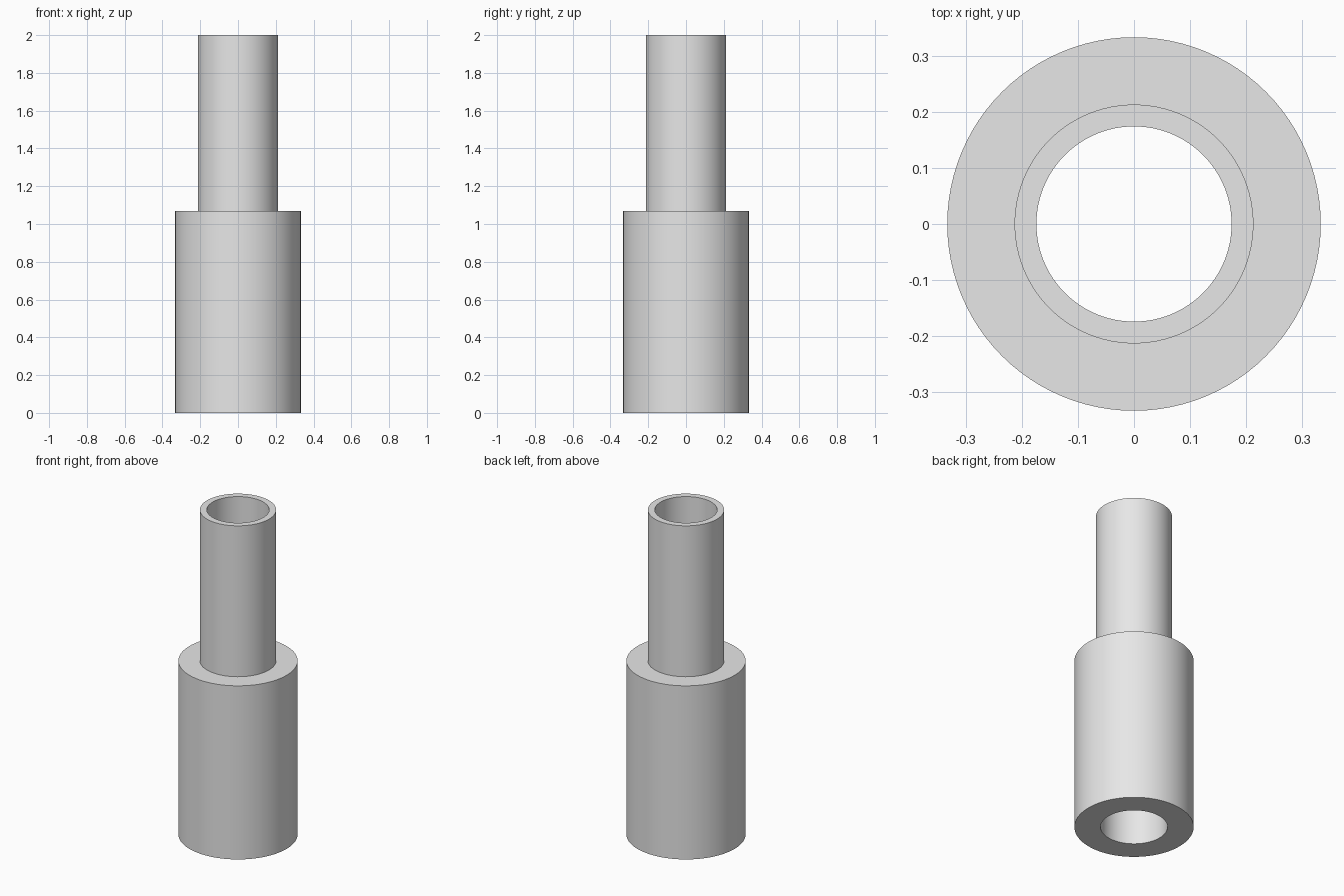
import bpy
import math

cube = bpy.data.objects.get("Cube")
if cube:
    bpy.data.objects.remove(cube, do_unlink=True)

SEGMENTS = 96
SHOULDER = 1.07

grey = bpy.data.materials.new("light_grey")
grey.use_nodes = True
colour = (0.8, 0.8, 0.8, 1)
grey.diffuse_color = colour
grey.node_tree.nodes["Principled BSDF"].inputs["Base Color"].default_value = colour


def lathe(name, profile):
    """Revolve a closed (radius, z) profile around the z axis."""
    n = len(profile)
    verts, faces = [], []
    for s in range(SEGMENTS):
        a = 2 * math.pi * s / SEGMENTS
        verts += [(r * math.cos(a), r * math.sin(a), z) for r, z in profile]
        t = (s + 1) % SEGMENTS
        for i in range(n):
            j = (i + 1) % n
            faces.append((s * n + i, t * n + i, t * n + j, s * n + j))
    mesh = bpy.data.meshes.new(name)
    mesh.from_pydata(verts, [], faces)
    mesh.materials.append(grey)
    obj = bpy.data.objects.new(name, mesh)
    bpy.context.collection.objects.link(obj)
    bpy.ops.object.select_all(action="DESELECT")
    bpy.context.view_layer.objects.active = obj
    obj.select_set(True)
    bpy.ops.object.shade_smooth_by_angle(angle=math.radians(30))
    return obj


# Thick sleeve below, thin tube above, with a stepped bore through both
lathe("stepped_sleeve", [
    (0.187, 0), (0.333, 0), (0.333, SHOULDER), (0.213, SHOULDER),
    (0.213, 2), (0.174, 2), (0.174, SHOULDER), (0.187, SHOULDER),
])
